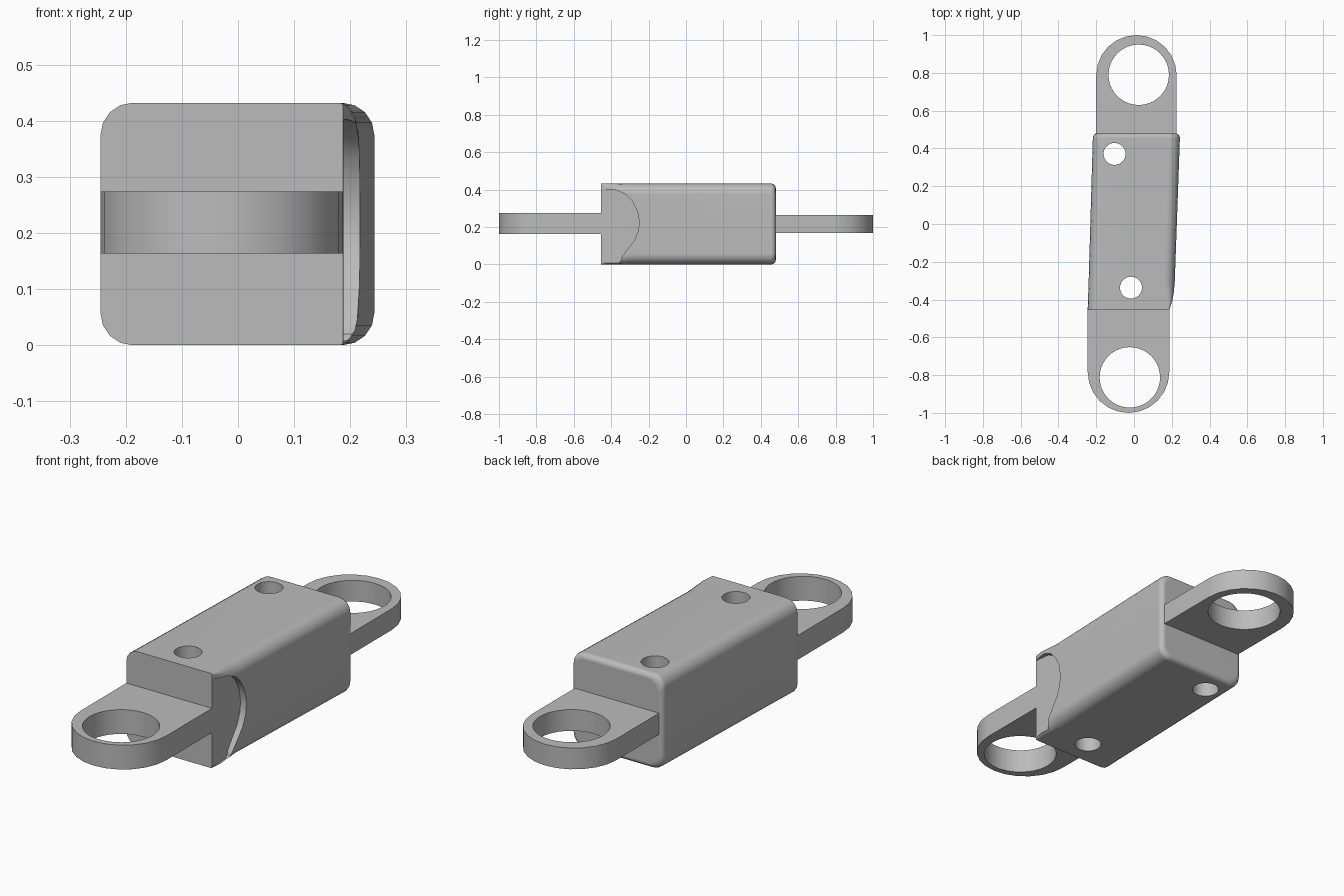
import bpy, bmesh
from math import pi, sin, cos

cube = bpy.data.objects.get("Cube")
if cube:
    bpy.data.objects.remove(cube, do_unlink=True)

grey = bpy.data.materials.new("mid grey")
grey.use_nodes = True
colour = (0.5, 0.5, 0.5, 1)
grey.diffuse_color = colour
grey.node_tree.nodes["Principled BSDF"].inputs["Base Color"].default_value = colour


def loft(name, rings):
    """Skin equal-length rings of points into a closed solid."""
    bm = bmesh.new()
    loops = [[bm.verts.new(p) for p in ring] for ring in rings]
    n = len(loops[0])
    for a, b in zip(loops, loops[1:]):
        for i in range(n):
            j = (i + 1) % n
            bm.faces.new((a[i], a[j], b[j], b[i]))
    bm.faces.new(loops[0])
    bm.faces.new(loops[-1])
    bmesh.ops.recalc_face_normals(bm, faces=bm.faces)
    mesh = bpy.data.meshes.new(name)
    bm.to_mesh(mesh)
    bm.free()
    mesh.materials.append(grey)
    obj = bpy.data.objects.new(name, mesh)
    bpy.context.collection.objects.link(obj)
    return obj


def arc(cx, cy, r, start, sweep, steps):
    return [(cx + r * cos(start + sweep * i / steps),
             cy + r * sin(start + sweep * i / steps)) for i in range(steps + 1)]


def activate(obj):
    bpy.ops.object.select_all(action="DESELECT")
    obj.select_set(True)
    bpy.context.view_layer.objects.active = obj


def cut(obj, cutter):
    mod = obj.modifiers.new("cut", "BOOLEAN")
    mod.operation = "DIFFERENCE"
    mod.solver = "EXACT"
    mod.object = cutter
    activate(obj)
    bpy.ops.object.modifier_apply(modifier=mod.name)
    bpy.data.objects.remove(cutter, do_unlink=True)


def drill(obj, x, y, r):
    circle = arc(x, y, r, 0, 2 * pi, 40)[:-1]
    cut(obj, loft("drill", [[(*p, z) for p in circle] for z in (-0.1, 0.6)]))


def finish(obj):
    activate(obj)
    bpy.ops.object.shade_smooth_by_angle(angle=0.6)
    mod = obj.modifiers.new("even shading", "WEIGHTED_NORMAL")
    mod.keep_sharp = True


# Body: rounded box, slightly skewed, with a softened back end
HEIGHT = 0.432


def section(y, left, right, r_left, r_right, inset=0):
    x0, x1, z0, z1 = left + inset, right - inset, inset, HEIGHT - inset
    pts = []
    for k, (x, z, sx, sz, r) in enumerate((
            (x1, z1, -1, -1, r_right), (x0, z1, 1, -1, r_left),
            (x0, z0, 1, 1, r_left), (x1, z0, -1, 1, r_right))):
        pts += arc(x + sx * r, z + sz * r, r, k * pi / 2, pi / 2, 4)
    return [(px, y, pz) for px, pz in pts]


R = 0.057
rings = [section(-0.455, -0.245, 0.187, R, 0.006),
         section(-0.41, -0.244, 0.202, R, 0.02),
         section(-0.36, -0.242, 0.211, R, 0.04),
         section(-0.30, -0.240, 0.216, R, R)]
SOFT = 0.024
for i in range(5):
    a = i * pi / 8
    inset = SOFT * (1 - cos(a))
    rings.append(section(0.456 + SOFT * sin(a), -0.218, 0.243, R, R - inset / 2, inset))
body = loft("body", rings)

# Thumb recess in the side of the body
recess = [(-0.50, 0.008), (-0.36, 0.008), (-0.347, 0.02), (-0.343, 0.04),
          (-0.31, 0.085), (-0.275, 0.13), (-0.255, 0.18), (-0.25, 0.23),
          (-0.26, 0.285), (-0.285, 0.335), (-0.32, 0.373), (-0.37, 0.396),
          (-0.43, 0.402), (-0.50, 0.404)]
cut(body, loft("recess_cutter", [[(x, y, z) for y, z in recess] for x in (0.188, 0.4)]))

# Pin holes through the body
drill(body, -0.103, 0.371, 0.058)
drill(body, -0.016, -0.337, 0.058)
finish(body)


# Lugs: flat tongues with a round end and a large eye
def lug(name, x, y, r, root, z0, z1, eye):
    side = 1 if y > 0 else -1
    outline = [(px, y + side * py) for px, py in arc(x, 0, r, 0, pi, 12)]
    outline += [(x - r, root), (x + r, root)]
    obj = loft(name, [[(*p, z) for p in outline] for z in (z0, z1)])
    drill(obj, *eye)
    finish(obj)


lug("front_lug", -0.029, -0.784, 0.216, -0.44, 0.163, 0.274, (-0.022, -0.812, 0.16))
lug("back_lug", 0.013, 0.787, 0.213, 0.46, 0.168, 0.265, (0.025, 0.79, 0.16))
